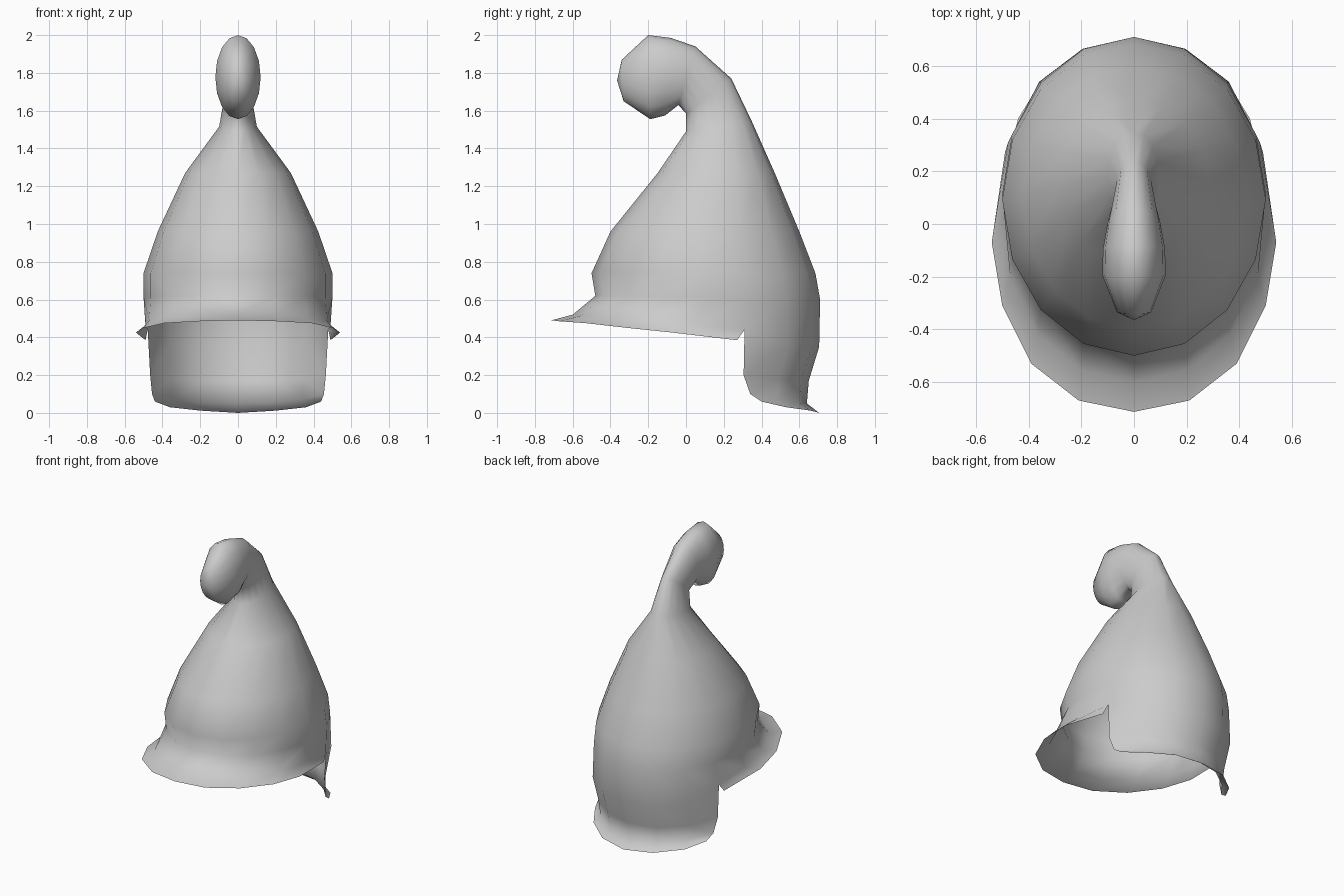
import bpy, bmesh, math
from mathutils import Vector

cube = bpy.data.objects.get("Cube")
if cube:
    bpy.data.objects.remove(cube)

grey = bpy.data.materials.new("plain grey")
grey.use_nodes = True
colour = (0.6, 0.6, 0.6, 1)
grey.diffuse_color = colour
grey.node_tree.nodes["Principled BSDF"].inputs["Base Color"].default_value = colour

HALF = 8    # columns from the front centre line to the back centre line
SPLIT = 5   # column where the front brim meets the neck guard

# Crown and curled tip: front (y, z), back (y, z), half width
crown = [
    ((-.48, .62), (.71, .60), .50),
    ((-.50, .74), (.685, .74), .50),
    ((-.40, .96), (.60, .96), .425),
    ((-.15, 1.27), (.47, 1.27), .28),
    ((0, 1.49), (.35, 1.54), .10),
    ((0, 1.585), (.24, 1.77), .07),
    ((-.04, 1.63), (.05, 1.94), .10),
    ((-.11, 1.575), (-.08, 1.985), .118),
    ((-.19, 1.555), (-.2, 2.0), .12),
    ((-.33, 1.65), (-.34, 1.87), .065),
]
tip = (0, -.365, 1.76)

# Lower edge of the crown, from front to back
band = [(0, -.60, .52), (.20, -.555, .515), (.365, -.42, .505), (.47, -.2, .49),
        (.49, .04, .465), (.478, .31, .44), (.36, .54, .36), (.195, .665, .35), (0, .705, .35)]
# Flared brim edge, front to side
brim = [(0, -.713, .49), (.21, -.67, .485), (.39, -.53, .475), (.50, -.31, .45),
        (.54, -.07, .425), (.49, .27, .385)]
# Neck guard rows, side to back
guard = [
    [(.465, .305, .2), (.35, .49, .18), (.19, .61, .17), (0, .65, .17)],
    [(.455, .34, .1), (.34, .48, .07), (.185, .60, .055), (0, .64, .05)],
    [(.44, .40, .06), (.36, .53, .03), (.2, .66, .012), (0, .705, 0)],
]

bm = bmesh.new()


def row(points):
    return [bm.verts.new(p) for p in points]


def half_ring(front, back, width):
    a, b = Vector((0, *front)), Vector((0, *back))
    points = []
    for k in range(HALF + 1):
        t = math.pi * k / HALF
        p = (a + b) / 2 + (a - b) / 2 * math.cos(t)
        p.x = width * math.sin(t) if 0 < k < HALF else 0
        points.append(p)
    return row(points)


def bridge(lower, upper):
    for i in range(len(lower) - 1):
        bm.faces.new((lower[i], lower[i + 1], upper[i + 1], upper[i]))


# Crown
rings = [row(band)] + [half_ring(*r) for r in crown]
for lower, upper in zip(rings, rings[1:]):
    bridge(lower, upper)
point = bm.verts.new(tip)
for a, b in zip(rings[-1], rings[-1][1:]):
    bm.faces.new((a, b, point))

# Brim
bridge(row(brim), rings[0][:SPLIT + 1])

# Neck guard
upper = rings[0][SPLIT:]
for points in guard:
    lower = row(points)
    bridge(lower, upper)
    upper = lower

bmesh.ops.recalc_face_normals(bm, faces=bm.faces)
mesh = bpy.data.meshes.new("curled_helmet")
bm.to_mesh(mesh)
bm.free()
mesh.materials.append(grey)
helmet = bpy.data.objects.new("curled_helmet", mesh)
bpy.context.collection.objects.link(helmet)

# Mirror the half shell and smooth it
mirror = helmet.modifiers.new("mirror", 'MIRROR')
mirror.use_clip = True
bpy.context.view_layer.objects.active = helmet
helmet.select_set(True)
bpy.ops.object.shade_smooth()
